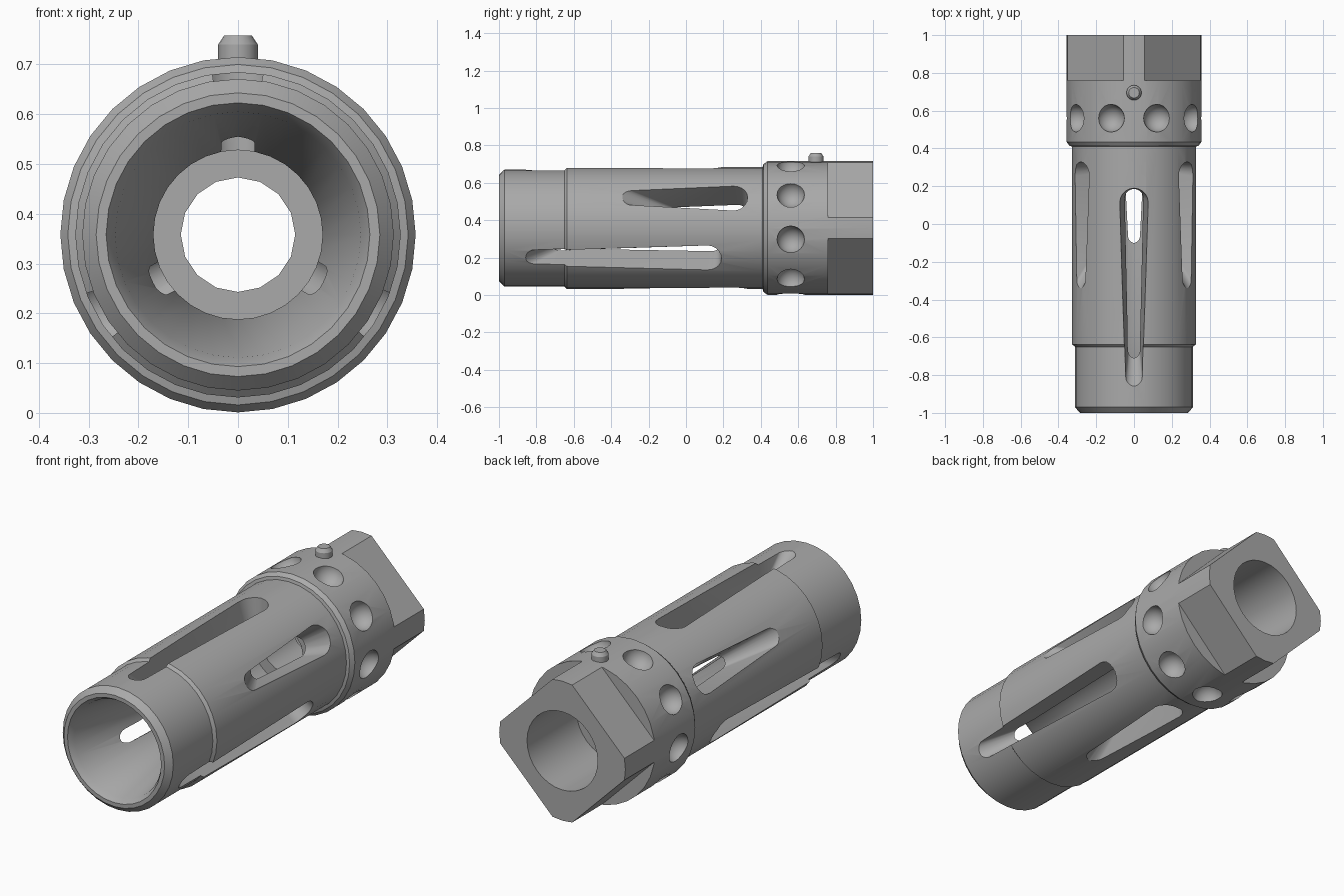
import bpy, bmesh
from math import sin, cos, pi, radians
from mathutils import Matrix, Vector

if "Cube" in bpy.data.objects:
    bpy.data.objects.remove(bpy.data.objects["Cube"], do_unlink=True)

AXIS_Z = 0.358
COLLAR_R = 0.357

steel = bpy.data.materials.new("grey steel")
steel.use_nodes = True
steel.diffuse_color = (0.4, 0.4, 0.4, 1)
steel.node_tree.nodes["Principled BSDF"].inputs["Base Color"].default_value = (0.4, 0.4, 0.4, 1)


def finish(name, bm):
    bmesh.ops.recalc_face_normals(bm, faces=bm.faces)
    mesh = bpy.data.meshes.new(name)
    bm.to_mesh(mesh)
    bm.free()
    mesh.materials.append(steel)
    obj = bpy.data.objects.new(name, mesh)
    bpy.context.collection.objects.link(obj)
    return obj


def loft(name, rings):
    """Closed solid through matching rings of points."""
    bm = bmesh.new()
    loops = [[bm.verts.new(p) for p in ring] for ring in rings]
    n = len(loops[0])
    for a, b in zip(loops, loops[1:]):
        for i in range(n):
            bm.faces.new((a[i], a[(i + 1) % n], b[(i + 1) % n], b[i]))
    bm.faces.new(loops[0])
    bm.faces.new(loops[-1])
    return finish(name, bm)


def lathe(name, profile, sides):
    """Solid of (y, radius) stations around the long axis."""
    return loft(name, [[(r * sin(2 * pi * i / sides), y, AXIS_Z + r * cos(2 * pi * i / sides))
                        for i in range(sides)] for y, r in profile])


def around(angle):
    """Frame whose local z points outward at the given elevation."""
    return Matrix.Translation((0, 0, AXIS_Z)) @ Matrix.Rotation(radians(90 - angle), 4, 'Y')


def slot_outline(front, rear, front_w, rear_w, height):
    """Tapered capsule outline at a given distance from the axis."""
    steps = 10
    pts = []
    for y, w, side in ((rear - rear_w, rear_w, 1), (front + front_w, front_w, -1)):
        for k in range(steps + 1):
            t = pi * k / steps
            pts.append(Vector((side * w * cos(t), y + side * w * sin(t), height)))
    return pts


def cut(target, cutter):
    mod = target.modifiers.new("cut", 'BOOLEAN')
    mod.operation = 'DIFFERENCE'
    mod.solver = 'EXACT'
    mod.object = cutter
    cutter.hide_render = True
    bpy.context.view_layer.objects.active = target
    bpy.ops.object.modifier_apply(modifier=mod.name)
    bpy.data.objects.remove(cutter, do_unlink=True)


# Stepped outer tube with collar
body = lathe("slotted_tube_body", [
    (-1, 0.285), (-0.97, 0.313), (-0.65, 0.313), (-0.637, 0.327),
    (0.41, 0.327), (0.414, 0.342), (0.435, COLLAR_R), (1, COLLAR_R)], 32)

# Flared mouth and chamber, narrow bore, rear socket
cut(body, lathe("mouth_cutter", [
    (-1.02, 0.277), (-0.97, 0.247), (-0.57, 0.17), (0.36, 0.17)], 32))
cut(body, lathe("bore_cutter", [(0.3, 0.115), (0.7, 0.115)], 16))
cut(body, lathe("socket_cutter", [(0.6, 0.2), (1.05, 0.2)], 32))

# Long and short tapered slots, alternating round the tube
for k in range(3):
    for start, front, inner_front, rear in ((90, -0.9, -0.65, 0.19), (30, -0.37, -0.07, 0.33)):
        rings = [slot_outline(front, rear, 0.047, 0.08, 0.345),
                 slot_outline(inner_front, rear - 0.005, 0.03, 0.047, 0.15)]
        frame = around(start + 120 * k)
        cut(body, loft("slot_cutter", [[frame @ p for p in ring] for ring in rings]))

# Nine round dimples in the collar
for k in range(9):
    bm = bmesh.new()
    place = around(70 - 40 * k) @ Matrix.Translation((0, 0.56, 0.362))
    bmesh.ops.create_uvsphere(bm, u_segments=24, v_segments=14, radius=0.074, matrix=place)
    cut(body, finish("dimple_cutter", bm))

# Four wrench flats at the rear
for k in range(4):
    bm = bmesh.new()
    place = around(45 + 90 * k) @ Matrix.Translation((0, 0.96, 0.388)) @ Matrix.Diagonal((1, 0.4, 0.2, 1))
    bmesh.ops.create_cube(bm, size=1, matrix=place)
    cut(body, finish("flat_cutter", bm))

# Locating pin on top of the collar
pin = loft("locating_pin", [
    [(r * cos(2 * pi * i / 20), 0.695 + r * sin(2 * pi * i / 20), z) for i in range(20)]
    for z, r in ((0.66, 0.04), (0.74, 0.04), (0.758, 0.028))])

# Smooth round walls, crisp edges
bpy.ops.object.select_all(action='DESELECT')
for obj in (body, pin):
    obj.select_set(True)
bpy.context.view_layer.objects.active = body
bpy.ops.object.shade_smooth_by_angle(angle=radians(28))
